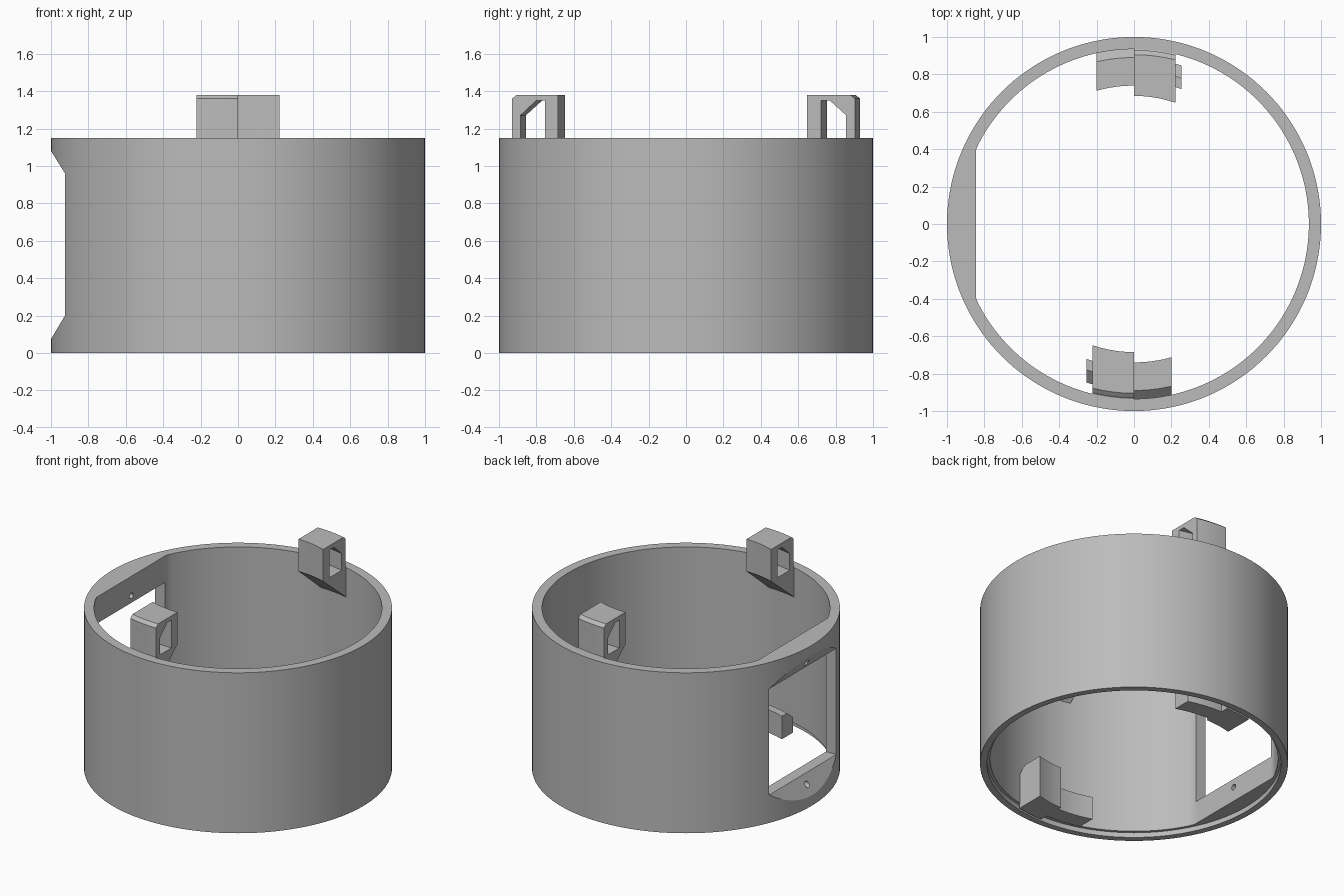
import bpy
import bmesh
from math import sin, cos, pi, sqrt

cube = bpy.data.objects.get("Cube")
if cube:
    bpy.data.objects.remove(cube, do_unlink=True)

grey = bpy.data.materials.new("plain grey")
grey.use_nodes = True
grey.diffuse_color = (0.5, 0.5, 0.5, 1)
grey.node_tree.nodes["Principled BSDF"].inputs["Base Color"].default_value = (0.5, 0.5, 0.5, 1)


def loft(name, loops, closed=False):
    """Skin a list of equal point loops; cap the ends unless the list closes on itself."""
    bm = bmesh.new()
    rings = [[bm.verts.new(p) for p in loop] for loop in loops]
    n = len(rings[0])
    pairs = list(zip(rings, rings[1:]))
    if closed:
        pairs.append((rings[-1], rings[0]))
    else:
        bm.faces.new(rings[0])
        bm.faces.new(rings[-1])
    for a, b in pairs:
        for i in range(n):
            j = (i + 1) % n
            bm.faces.new((a[i], a[j], b[j], b[i]))
    bmesh.ops.recalc_face_normals(bm, faces=bm.faces)
    mesh = bpy.data.meshes.new(name)
    bm.to_mesh(mesh)
    bm.free()
    mesh.materials.append(grey)
    obj = bpy.data.objects.new(name, mesh)
    bpy.context.collection.objects.link(obj)
    return obj


def activate(obj):
    bpy.ops.object.select_all(action='DESELECT')
    obj.select_set(True)
    bpy.context.view_layer.objects.active = obj


def cut(obj, cutter):
    mod = obj.modifiers.new("cut", 'BOOLEAN')
    mod.operation = 'DIFFERENCE'
    mod.solver = 'EXACT'
    mod.object = cutter
    activate(obj)
    bpy.ops.object.modifier_apply(modifier=mod.name)
    bpy.data.objects.remove(cutter, do_unlink=True)


def smooth(obj):
    activate(obj)
    bpy.ops.object.shade_smooth_by_angle(angle=pi / 7)


def arc_sweep(name, profile, x0, x1, side, steps=8):
    """Sweep a (radius, height) profile round the ring axis between two x positions."""
    loops = []
    for k in range(steps + 1):
        x = x0 + (x1 - x0) * k / steps
        loops.append([(side * x, -side * sqrt(r * r - x * x), z) for r, z in profile])
    return loft(name, loops)


# Ring wall, with a flat inner pad on one side and a shallow rebate underneath
HEIGHT, PAD, SEGMENTS = 1.15, -0.845, 144


def circle(r, z, pad=False):
    pts = []
    for i in range(SEGMENTS):
        a = 2 * pi * i / SEGMENTS
        x = r * cos(a)
        pts.append((max(x, PAD) if pad else x, r * sin(a), z))
    return pts


ring = loft("ring_wall", [
    circle(1, 0), circle(1, HEIGHT),
    circle(0.935, HEIGHT, True), circle(0.935, 0.035, True),
    circle(0.955, 0.035), circle(0.955, 0)], closed=True)

# Window opening with sloped outer sills
window = [(-0.8, 0.2), (-0.925, 0.2), (-1.05, -0.01),
          (-1.05, 1.16), (-0.925, 0.96), (-0.8, 0.96)]
cut(ring, loft("window_cutter", [[(x, y, z) for x, z in window] for y in (-0.38, 0.38)]))

# Small screw holes above and below the window
for z in (0.14, 1.01):
    hole = [[(x, 0.02 * cos(i * pi / 8), z + 0.02 * sin(i * pi / 8)) for i in range(16)]
            for x in (-1.1, -0.8)]
    cut(ring, loft("hole_cutter", hole))
smooth(ring)

# Locking parts, repeated on opposite sides
clip = [(0.685, 1.38), (0.905, 1.38), (0.93, 1.36), (0.93, 1.15),
        (0.945, 1.14), (0.945, 0.93), (0.685, 1.15)]
slot = [(0.755, 1.15), (0.755, 1.35), (0.8, 1.35), (0.885, 1.27), (0.885, 1.15)]
block = [(0.74, 0), (0.74, 0.3), (0.89, 0.3), (0.94, 0.25), (0.94, 0)]
peg = [(0.765, 0), (0.765, 0.165), (0.82, 0.165), (0.885, 0.11), (0.885, 0)]
for place, side in (("front", 1), ("back", -1)):
    top = arc_sweep(place + "_top_clip", clip, -0.222, 0, side)
    cut(top, arc_sweep("slot_cutter", slot, -0.3, 0.1, side, 12))
    smooth(top)
    smooth(arc_sweep(place + "_lower_block", block, 0, 0.2, side))
    smooth(arc_sweep(place + "_lower_peg", peg, -0.255, 0.01, side))
